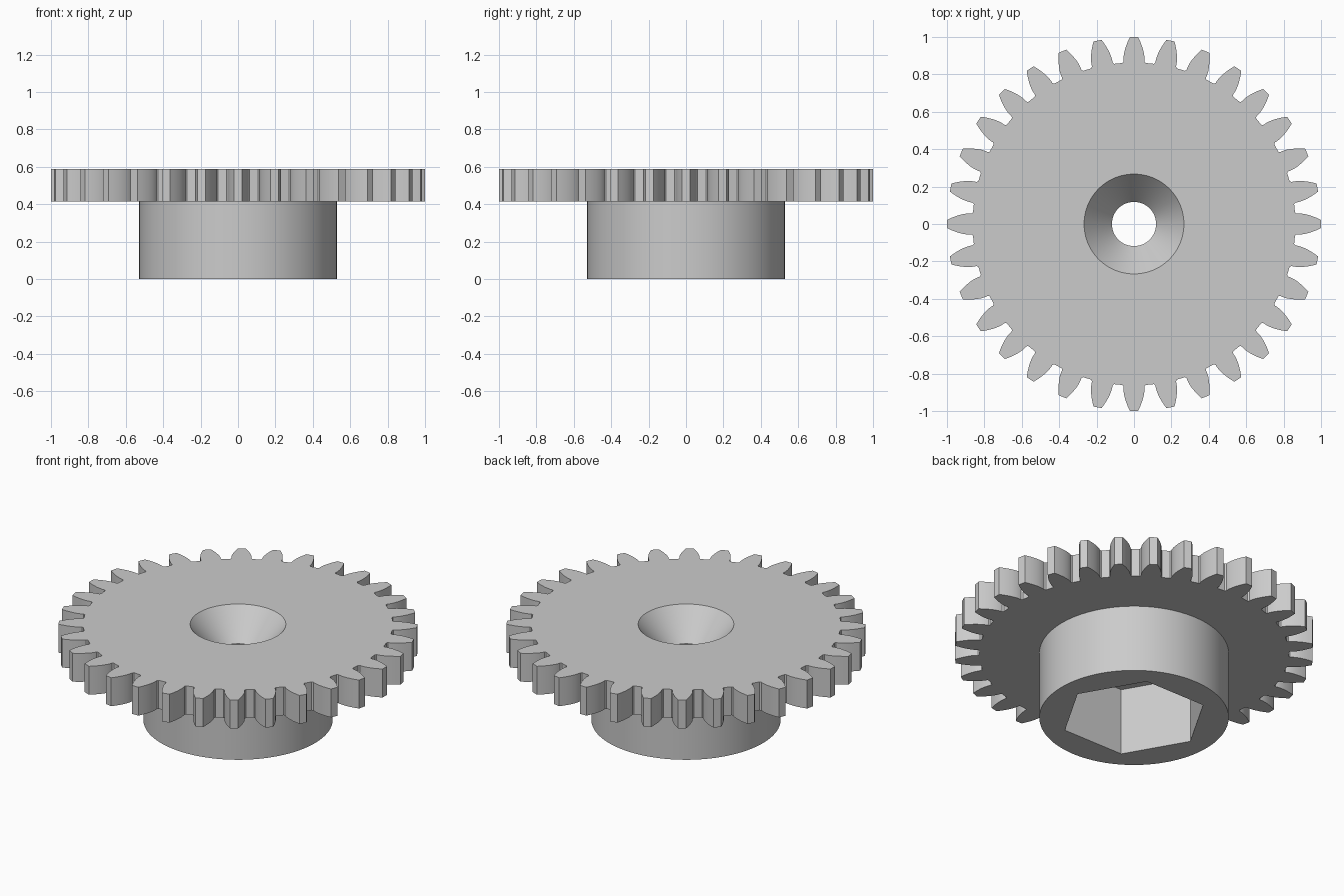
import bpy
import bmesh
from math import pi, cos, sin, tan, acos, radians

if "Cube" in bpy.data.objects:
    bpy.data.objects.remove(bpy.data.objects["Cube"], do_unlink=True)

TEETH = 32
TIP, ROOT = 1.0, 0.863
HUB_TOP, TOP = 0.413, 0.588

grey = bpy.data.materials.new("light_grey")
grey.use_nodes = True
COLOUR = (0.6, 0.6, 0.6, 1)
grey.diffuse_color = COLOUR
grey.node_tree.nodes["Principled BSDF"].inputs["Base Color"].default_value = COLOUR


def circle(radius, sides):
    return [(radius * cos(2 * pi * i / sides), radius * sin(2 * pi * i / sides))
            for i in range(sides)]


def gear_outline():
    """Involute teeth with a 20 degree pressure angle."""
    pitch = TIP * TEETH / (TEETH + 2)
    pressure = radians(20)
    base = pitch * cos(pressure)
    base_half = pi / (2 * TEETH) + tan(pressure) - pressure
    flank = [(ROOT, base_half + 0.008), (ROOT + 0.008, base_half)]
    steps = 5
    for i in range(steps + 1):
        r = base + (TIP - base) * i / steps
        a = acos(min(1, base / r))
        flank.append((r, base_half - (tan(a) - a)))
    tooth = [(r, -a) for r, a in flank] + [(r, a) for r, a in reversed(flank)]
    return [(r * cos(a + 2 * pi * k / TEETH), r * sin(a + 2 * pi * k / TEETH))
            for k in range(TEETH) for r, a in tooth]


def holed_solid(name, outer, hole_low, hole_high, z0, z1):
    """Extrude an outline from z0 to z1 with a straight or tapered hole."""
    bm = bmesh.new()
    caps = [[], []]
    for low, high in ((outer, outer), (hole_low, hole_high)):
        rings = [[bm.verts.new((x, y, z)) for x, y in pts]
                 for pts, z in ((low, z0), (high, z1))]
        n = len(low)
        for i in range(n):
            j = (i + 1) % n
            bm.faces.new((rings[0][i], rings[0][j], rings[1][j], rings[1][i]))
            for cap, ring in zip(caps, rings):
                cap.append(bm.edges.get((ring[i], ring[j])))
    for cap, direction in zip(caps, (-1, 1)):
        bmesh.ops.triangle_fill(bm, edges=cap, use_beauty=True,
                                normal=(0, 0, direction))
    bmesh.ops.recalc_face_normals(bm, faces=bm.faces)
    mesh = bpy.data.meshes.new(name)
    bm.to_mesh(mesh)
    bm.free()
    mesh.materials.append(grey)
    obj = bpy.data.objects.new(name, mesh)
    bpy.context.collection.objects.link(obj)
    bpy.ops.object.select_all(action='DESELECT')
    obj.select_set(True)
    bpy.context.view_layer.objects.active = obj
    bpy.ops.object.shade_smooth_by_angle(angle=radians(20))
    return obj


# Toothed wheel with a countersunk bore
holed_solid("gear_wheel", gear_outline(), circle(0.118, 96), circle(0.267, 96),
            HUB_TOP, TOP)

# Round hub with a hexagonal socket
socket = circle(0.41, 6)
holed_solid("hub", circle(0.528, 96), socket, socket, 0, HUB_TOP)
